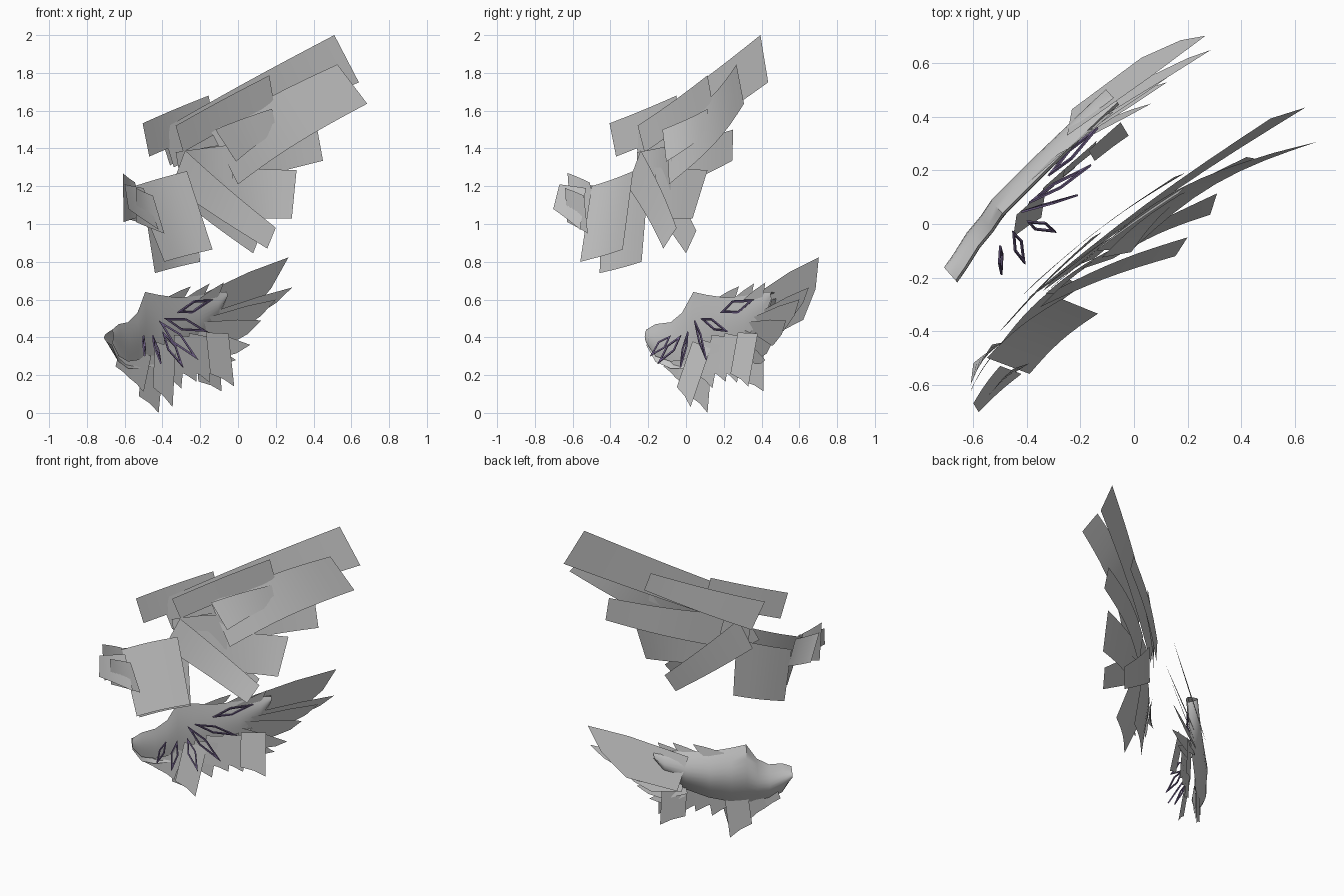
import bpy, math
from mathutils import Vector

OUT = Vector((-0.66, 0.75, 0.0))      # outward direction of the wings
POINTED = [(0, 0), (0.6, -0.05), (1, 0), (0.8, 0.5), (0.5, 0.9), (0, 0.85)]
BLUNT = [(0, 0), (1, 0), (0.87, 0.45), (0.78, 1), (0, 1)]


def material(name, rgb):
    m = bpy.data.materials.new(name)
    m.diffuse_color = (*rgb, 1.0)
    return m


GREY = material("feather grey", (0.58, 0.58, 0.58))
PURPLE = material("muted purple", (0.17, 0.12, 0.26))


def add(name, verts, faces, mat, smooth=False):
    me = bpy.data.meshes.new(name)
    me.from_pydata([tuple(v) for v in verts], [], faces)
    me.materials.append(mat)
    ob = bpy.data.objects.new(name, me)
    bpy.context.collection.objects.link(ob)
    if smooth:
        bpy.context.view_layer.objects.active = ob
        ob.select_set(True)
        bpy.ops.object.shade_smooth_by_angle(angle=math.radians(40))
        ob.select_set(False)
    return ob


def grid(name, rows):
    n = len(rows[0])
    faces = [(i * n + j, i * n + j + 1, (i + 1) * n + j + 1, (i + 1) * n + j)
             for i in range(len(rows) - 1) for j in range(n - 1)]
    return add(name, [p for r in rows for p in r], faces, GREY, True)


def card(name, a, b, c, d, bow=0.015):
    """Four-cornered feather card, cambered along its length."""
    a, b, c, d = map(Vector, (a, b, c, d))
    rows = []
    for i in range(9):
        t = i / 8
        off = OUT * bow * math.sin(math.pi * t)
        rows.append([a.lerp(b, t) + off, d.lerp(c, t) + off])
    grid(name, rows)


def side_of(axis, tilt):
    return axis.cross(-(OUT + Vector((0, 0, tilt)))).normalized()


def feather(name, root, tip, width, shape, tilt):
    """Feather whose leading edge runs root to tip, the vane lies on one side."""
    root, tip = Vector(root), Vector(tip)
    axis = tip - root
    side = side_of(axis, tilt) * width
    pts = [root + axis * t + side * s for t, s in shape]
    add(name, pts, [tuple(range(len(pts)))], GREY)


def shell(name, cols, bulge, shift, low):
    """Smooth covert sheet lofted along the span."""
    rows = []
    for x, y, top, bot in cols:
        col = []
        for j in range(11):
            t = j / 10
            p = Vector((x, y, top + (bot - top) * low * t))
            col.append(p + OUT * (bulge * math.sin(math.pi * t) + shift))
        rows.append(col)
    grid(name, rows)


def diamond(name, near, far, width):
    """Open diamond frame."""
    near, far = Vector(near), Vector(far)
    axis = far - near
    side = side_of(axis, 0.5) * width / 2
    normal = axis.cross(side).normalized() * 0.004
    mid = near + axis * 0.45
    outer = [near, mid + side, far, mid - side]
    inner = [mid + (p - mid) * 0.70 for p in outer]
    v = [p + s * normal for s in (1, -1) for p in outer + inner]
    f = []
    for i in range(4):
        k = (i + 1) % 4
        f += [(i, k, 4 + k, 4 + i), (8 + k, 8 + i, 12 + i, 12 + k),
              (k, i, 8 + i, 8 + k), (4 + i, 4 + k, 12 + k, 12 + i)]
    add(name, v, f, PURPLE)


# ---- Lower wing: covert shells (x, y, top z, bottom z along the span)
span = [(-.685, -.19, .44, .36), (-.65, -.14, .47, .27), (-.60, -.06, .48, .235),
        (-.55, .00, .53, .235), (-.51, .06, .64, .24), (-.44, .13, .625, .25),
        (-.34, .23, .61, .29), (-.23, .335, .62, .36), (-.13, .43, .64, .47),
        (-.08, .475, .64, .60)]
shell("outer_covert", span, 0.065, -0.028, 1.0)
shell("inner_covert", span, -0.010, -0.028, 0.85)

# ---- Lower wing: long flight feathers
for i, f in enumerate([
        ((-.25, .33, .60), (.267, .703, .823), .27),
        ((-.15, .38, .53), (.287, .65, .664), .12),
        ((-.18, .34, .50), (.20, .60, .60), .14),
        ((-.20, .32, .48), (.125, .53, .49), .15),
        ((-.20, .31, .44), (.065, .45, .36), .13),
        ((-.18, .32, .38), (-.01, .42, .28), .09)]):
    feather(f"flight_feather_{i}", *f, POINTED, 0.3)

# ---- Lower wing: hanging feathers
for i, f in enumerate([
        ((-.05, .38, .42), (-.02, .33, .14), .16),
        ((-.10, .41, .38), (-.087, .41, .114), .16),
        ((-.14, .31, .40), (-.15, .27, .16), .16),
        ((-.22, .24, .40), (-.22, .21, .165), .16),
        ((-.28, .18, .36), (-.30, .14, .13), .15),
        ((-.33, .13, .34), (-.346, .024, .03), .15),
        ((-.39, .14, .32), (-.42, .114, .0), .15),
        ((-.46, .06, .30), (-.50, .01, .11), .13),
        ((-.54, -.02, .30), (-.57, -.05, .18), .12)]):
    feather(f"hanging_feather_{i}", *f, BLUNT, 0.0)

# ---- Lower wing: short feathers along the top edge
for i, f in enumerate([
        ((-.40, .15, .60), (-.25, .28, .67), .07),
        ((-.32, .22, .58), (-.15, .36, .685), .08),
        ((-.24, .28, .58), (-.075, .42, .69), .09)]):
    feather(f"top_feather_{i}", *f, POINTED, 0.2)

# ---- Fan of diamond frames on the inner side
for i, d in enumerate([
        ((-.50, -.08, .41), (-.495, -.19, .30), .05),
        ((-.452, -.026, .41), (-.408, -.15, .26), .055),
        ((-.40, .01, .43), (-.29, -.03, .24), .055),
        ((-.42, .045, .49), (-.21, .108, .28), .065),
        ((-.39, .08, .50), (-.16, .22, .43), .07),
        ((-.32, .18, .53), (-.135, .36, .60), .075)]):
    diamond(f"diamond_frame_{i}", *d)

# ---- Upper wing: long feather cards (four corners, camber)
for i, (*c, bow) in enumerate([
        ((-.40, -.28, 1.50), (.51, .394, 2.0), (.64, .435, 1.75), (-.34, -.24, 1.30), .02),
        ((-.42, -.27, 1.50), (.15, .175, 1.716), (.19, .19, 1.594), (-.36, -.21, 1.31), .02),
        ((-.505, -.405, 1.533), (-.156, -.05, 1.68), (-.12, -.03, 1.50), (-.47, -.37, 1.357), .01),
        ((-.33, -.256, 1.52), (.166, .114, 1.787), (.19, .14, 1.64), (-.29, -.22, 1.38), .012),
        ((-.14, -.10, 1.485), (.526, .267, 1.845), (.684, .307, 1.637), (0, -.09, 1.21), .055),
        ((-.20, -.15, 1.40), (.42, .25, 1.50), (.45, .245, 1.335), (-.15, -.13, 1.17), .03),
        ((-.12, -.125, 1.50), (.18, .115, 1.61), (.205, .12, 1.49), (-.01, -.105, 1.33), .015)]):
    card(f"upper_long_card_{i}", *c, bow)

# ---- Upper wing: hanging cards
for i, c in enumerate([
        ((-.20, -.17, 1.30), (.31, .114, 1.285), (.285, .035, 1.03), (-.08, -.13, 1.03)),
        ((-.28, -.24, 1.39), (.20, -.05, .98), (.155, -.12, .87), (-.35, -.31, 1.20)),
        ((-.28, -.18, 1.37), (.127, .055, .965), (.08, .0, .845), (-.34, -.25, 1.16)),
        ((-.55, -.50, 1.20), (-.27, -.28, 1.28), (-.135, -.335, .865), (-.39, -.56, .80)),
        ((-.50, -.45, 1.12), (-.25, -.20, 1.22), (-.20, -.235, .80), (-.44, -.457, .74)),
        ((-.33, -.26, 1.38), (-.03, -.07, 1.42), (-.03, -.08, 1.18), (-.30, -.26, 1.20))]):
    card(f"upper_hanging_card_{i}", *c)

# ---- Upper wing: small cards at the inner end
for i, c in enumerate([
        ((-.61, -.627, 1.27), (-.545, -.51, 1.22), (-.51, -.47, 1.04), (-.605, -.61, 1.01)),
        ((-.61, -.60, 1.21), (-.53, -.45, 1.20), (-.48, -.44, 1.00), (-.60, -.52, 1.03)),
        ((-.60, -.67, 1.21), (-.50, -.53, 1.19), (-.42, -.56, .97), (-.58, -.703, 1.08)),
        ((-.54, -.64, 1.19), (-.45, -.54, 1.15), (-.39, -.52, .95), (-.54, -.63, 1.01))]):
    card(f"upper_end_card_{i}", *c, bow=0.005)
